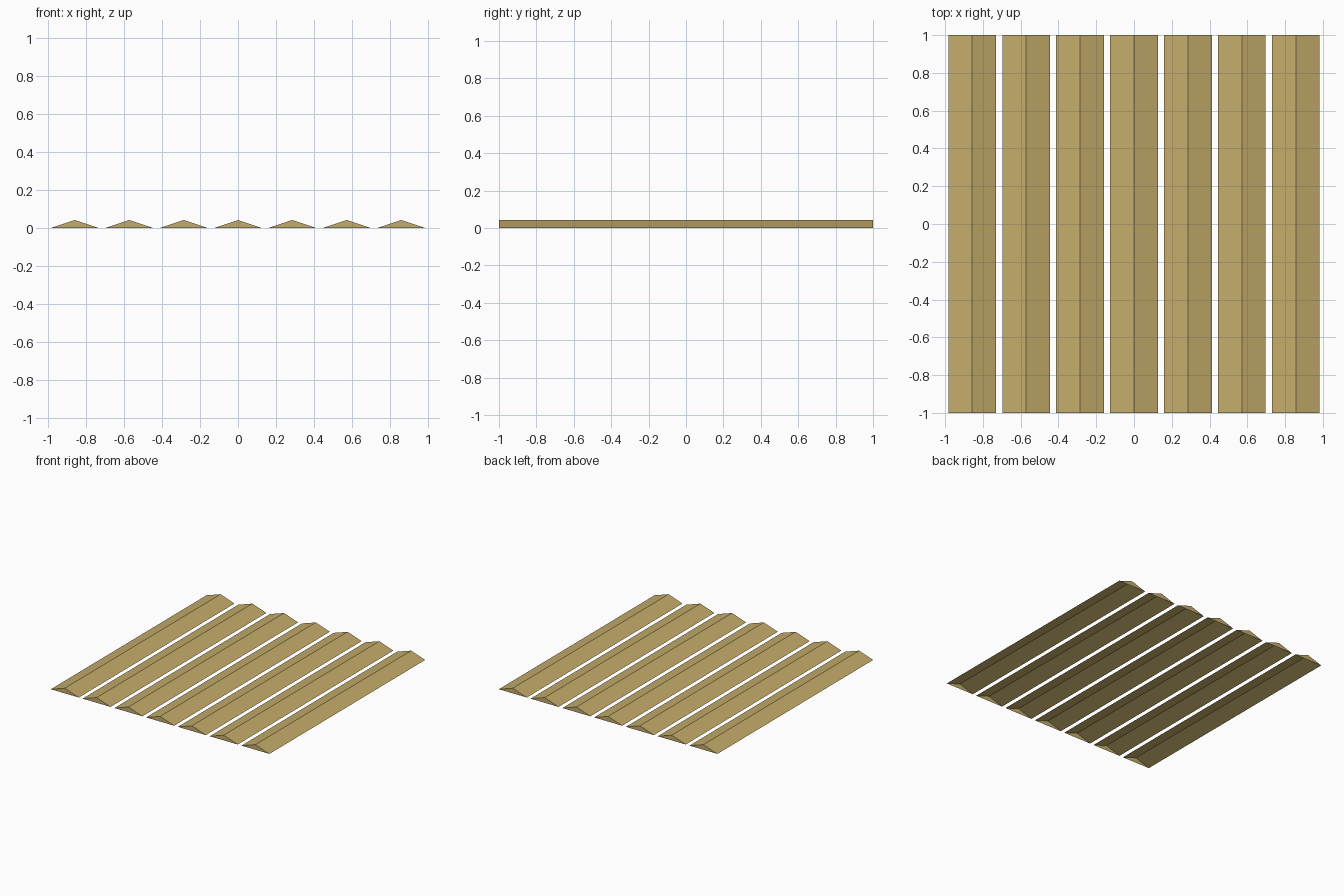
import bpy
import bmesh

cube = bpy.data.objects.get("Cube")
if cube:
    bpy.data.objects.remove(cube, do_unlink=True)

COUNT = 7
PITCH = 2 / COUNT
HALF_WIDTH = 0.126
HEIGHT = 0.042

# Straw-coloured wood
wood = bpy.data.materials.new("straw_wood")
wood.use_nodes = True
colour = (0.55, 0.41, 0.145, 1)
wood.diffuse_color = colour
wood.node_tree.nodes["Principled BSDF"].inputs["Base Color"].default_value = colour


def ridged_slat(name, x):
    """Gable-shaped shell with closed ends and an open underside."""
    bm = bmesh.new()
    profile = [(-HALF_WIDTH, 0), (0, HEIGHT), (HALF_WIDTH, 0)]
    front, back = ([bm.verts.new((px, y, z)) for px, z in profile] for y in (-1, 1))
    # Two roof slopes
    for i in range(2):
        bm.faces.new((front[i], front[i + 1], back[i + 1], back[i]))
    # End caps
    bm.faces.new(front[::-1])
    bm.faces.new(back)
    bmesh.ops.recalc_face_normals(bm, faces=bm.faces)
    bm.normal_update()
    # Slopes face upward
    if sum(f.normal.z for f in bm.faces) < 0:
        bmesh.ops.reverse_faces(bm, faces=bm.faces)
    mesh = bpy.data.meshes.new(name)
    bm.to_mesh(mesh)
    bm.free()
    mesh.materials.append(wood)
    slat = bpy.data.objects.new(name, mesh)
    slat.location.x = x
    bpy.context.collection.objects.link(slat)


# Row of evenly spaced slats
for n in range(COUNT):
    ridged_slat(f"slat_{n + 1}", (n - (COUNT - 1) / 2) * PITCH)
